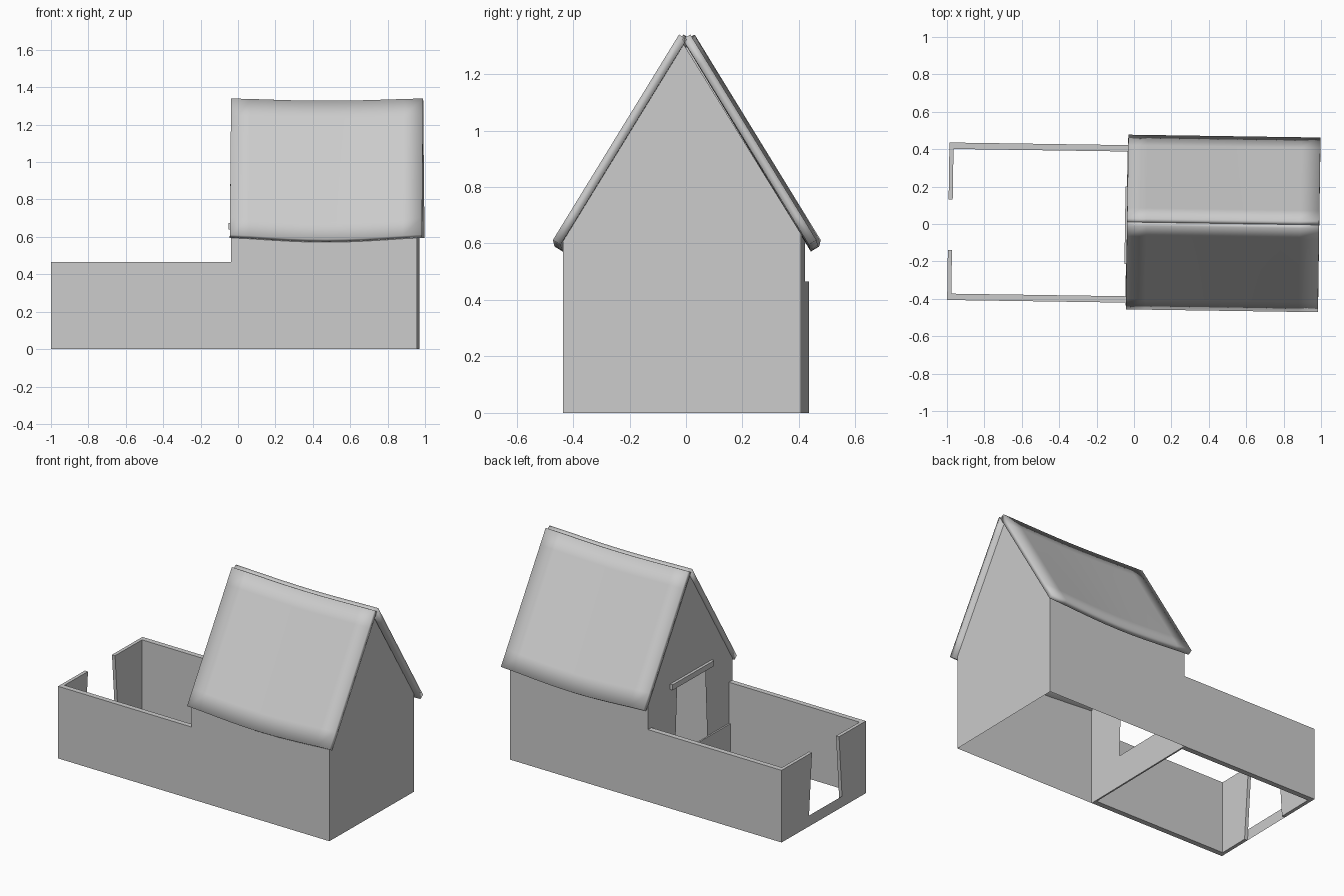
import bpy, bmesh, math
from mathutils import Matrix, Vector

if "Cube" in bpy.data.objects:
    bpy.data.objects.remove(bpy.data.objects["Cube"])

ROT = Matrix.Rotation(math.radians(-0.85), 4, 'Z')   # whole building sits slightly askew
W = 0.421                                            # half width of the walls
X0, X1, X2 = -0.993, -0.03, 0.963                    # yard end, house start, house end
EAVE, APEX, YARD = 0.635, 1.315, 0.465


def finish(name, bm):
    bmesh.ops.transform(bm, matrix=ROT, verts=bm.verts)
    me = bpy.data.meshes.new(name)
    bm.to_mesh(me)
    bm.free()
    ob = bpy.data.objects.new(name, me)
    bpy.context.collection.objects.link(ob)
    return ob


def slab(name, profile, x, thick):
    """Outline in (y, z) at x, pushed to +x by thick (0 = open sheet)."""
    bm = bmesh.new()
    f = bm.faces.new([bm.verts.new((x, y, z)) for y, z in profile])
    if thick:
        r = bmesh.ops.extrude_face_region(bm, geom=[f], use_keep_orig=True)
        vs = [v for v in r['geom'] if isinstance(v, bmesh.types.BMVert)]
        bmesh.ops.translate(bm, verts=vs, vec=(thick, 0, 0))
        bmesh.ops.recalc_face_normals(bm, faces=bm.faces)
    elif f.normal.x > 0 or x > 0:
        f.normal_update()
    return finish(name, bm)


def box(name, x0, x1, y0, y1, z0, z1):
    return slab(name, [(y0, z0), (y1, z0), (y1, z1), (y0, z1)], x0, x1 - x0)


# House shell, open underneath: side walls, plain gable, gable with doorway
bm = bmesh.new()
for s in (-1, 1):
    pts = [(X1, s * W, 0), (X2, s * W, 0), (X2, s * W, EAVE), (X1, s * W, EAVE)]
    bm.faces.new([bm.verts.new(p) for p in pts[::-s]])
gable = [(-W, 0), (W, 0), (W, EAVE), (0, APEX), (-W, EAVE)]
bm.faces.new([bm.verts.new((X2, y, z)) for y, z in gable])
door = [(-0.18, 0), (-0.15, 0.64), (0.13, 0.64), (0.16, 0)]
doorway = [(-W, 0)] + door + [(W, 0), (W, EAVE), (0, APEX), (-W, EAVE)]
bm.faces.new([bm.verts.new((X1, y, z)) for y, z in doorway[::-1]])
bmesh.ops.remove_doubles(bm, verts=bm.verts, dist=0.0005)
finish("house_walls", bm)

# Door threshold and lintel
box("door_threshold", X1 - 0.01, X1, -W + 0.03, W - 0.03, 0, 0.2)
box("door_lintel", X1 - 0.018, X1 + 0.015, -0.215, 0.2, 0.64, 0.675)

# Yard walls with a gateway in the end wall
for s, n in ((-1, "front"), (1, "back")):
    a, b = sorted((s * W, s * (W - 0.034)))
    box("yard_wall_" + n, X0, X1, a, b, 0, YARD)
    slab("gate_wall_" + n,
         [(s * (W - 0.034), 0), (s * (W - 0.034), YARD),
          (s * 0.135 - 0.018, YARD), (s * 0.17 - 0.018, 0)], X0, 0.022)
slab("gate_sill", [(-0.19, 0), (-0.19, 0.07), (0.16, 0.07), (0.16, 0)], X0, 0)

# Sagging thatched roof panels
RX0, RX1, NX, NS = -0.037, 0.99, 10, 8
for s, n in ((-1, "front"), (1, "back")):
    top, eave = Vector((s * 0.02, 1.34)), Vector((s * 0.467, 0.612))
    bm = bmesh.new()
    rows = []
    for i in range(NX + 1):
        u = i / NX
        row = []
        for j in range(NS + 1):
            v = j / NS
            y, z = top.lerp(eave, v)
            z -= math.sin(math.pi * u) ** 1.3 * (0.012 + 0.012 * v)
            row.append(bm.verts.new((RX0 + (RX1 - RX0) * u, y + 0.01, z)))
        rows.append(row)
    for i in range(NX):
        for j in range(NS):
            q = [rows[i][j], rows[i + 1][j], rows[i + 1][j + 1], rows[i][j + 1]]
            bm.faces.new(q if s > 0 else q[::-1])
    bm.normal_update()
    if sum(f.normal.z for f in bm.faces) < 0:
        bmesh.ops.reverse_faces(bm, faces=bm.faces)
    roof = finish("roof_" + n, bm)
    mod = roof.modifiers.new("thickness", 'SOLIDIFY')
    mod.thickness, mod.offset = 0.032, -1
    for p in roof.data.polygons:
        p.use_smooth = True
